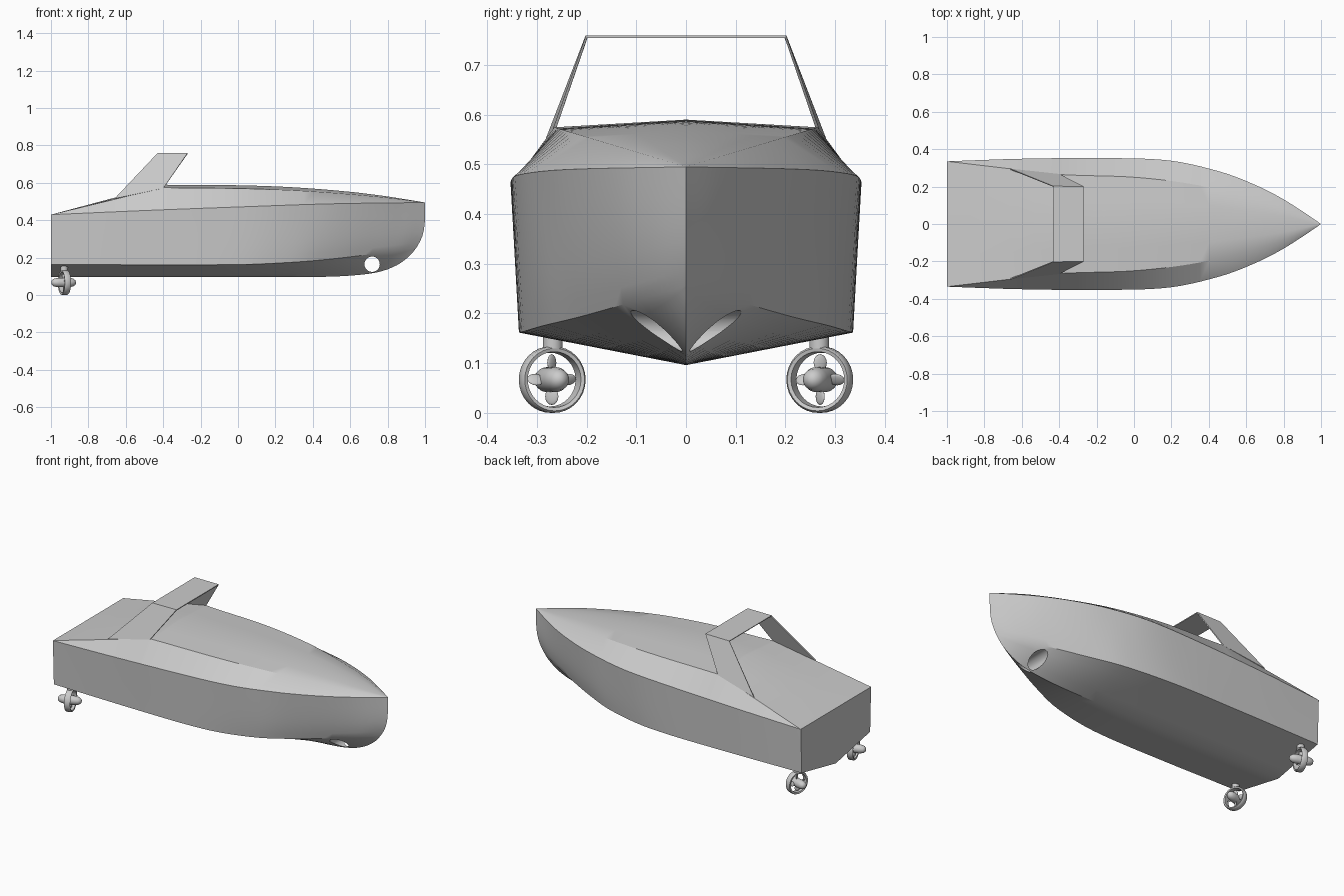
import bpy, bmesh, math
from mathutils import Matrix, Vector

cube = bpy.data.objects.get("Cube")
if cube:
    bpy.data.objects.remove(cube, do_unlink=True)

grey = bpy.data.materials.new("light grey")
grey.use_nodes = True
GREY = (0.6, 0.6, 0.6, 1)
grey.diffuse_color = GREY
grey.node_tree.nodes["Principled BSDF"].inputs["Base Color"].default_value = GREY


def curve(points):
    """Smooth function through (x, value) points."""
    def slope(i):
        a, b = points[max(i - 1, 0)], points[min(i + 1, len(points) - 1)]
        return (b[1] - a[1]) / (b[0] - a[0])

    def f(x):
        i = 0
        while i < len(points) - 2 and x > points[i + 1][0]:
            i += 1
        (x0, v0), (x1, v1) = points[i], points[i + 1]
        h = x1 - x0
        t = min(max((x - x0) / h, 0), 1)
        a = v0 + (v1 - v0) * t
        bend = t * (1 - t) * ((1 - t) * (slope(i) * h - (v1 - v0))
                              - t * (slope(i + 1) * h - (v1 - v0)))
        return a + bend
    return f


def make(name, bm):
    mesh = bpy.data.meshes.new(name)
    bmesh.ops.recalc_face_normals(bm, faces=bm.faces)
    bm.to_mesh(mesh)
    bm.free()
    ob = bpy.data.objects.new(name, mesh)
    bpy.context.collection.objects.link(ob)
    mesh.materials.append(grey)
    return ob


def activate(ob):
    bpy.ops.object.select_all(action='DESELECT')
    ob.select_set(True)
    bpy.context.view_layer.objects.active = ob


def smooth(ob, angle=30):
    activate(ob)
    bpy.ops.object.shade_smooth_by_angle(angle=math.radians(angle))


# Hull lines: half widths and heights along the length
gunwale_y = curve([(-1, .335), (-.6, .349), (-.1, .352), (.2, .338), (.46, .28),
                   (.63, .217), (.78, .143), (.9, .068), (1, 0)])
gunwale_z = curve([(-1, .43), (-.5, .452), (0, .471), (.5, .488), (1, .495)])
chine_y = curve([(-1, .326), (-.5, .334), (0, .33), (.3, .285), (.5, .215),
                 (.7, .13), (.85, .06), (.955, 0)])
chine_z = curve([(-1, .163), (0, .163), (.3, .176), (.5, .193), (.7, .217),
                 (.85, .238), (.955, .255)])
keel_z = curve([(-1, .097), (.4, .097), (.6, .104), (.75, .123), (.85, .16),
                (.92, .212), (.955, .255)])
stem_x = curve([(.255, .955), (.29, .975), (.33, .99), (.38, .998), (.42, 1), (.495, 1)])
roof_y = curve([(-1, .335), (-.66, .295), (-.4, .265), (0, .25), (.3, .215),
                (.53, .165), (.8, .085), (1, 0)])
roof_z = curve([(-.4, .59), (0, .587), (.3, .576), (.6, .552), (.8, .527), (1, .495)])
CHINE_END = .955


def section(s):
    """Half section from keel to roof centre; s runs from stern 0 to bow 1."""
    pts = []
    xc = -1 + s * (CHINE_END + 1)
    for i in range(4):                       # bottom
        t = i / 4
        pts.append((xc, t * chine_y(xc), keel_z(xc) + t * (chine_z(xc) - keel_z(xc))))
    x = -1 + 2 * s
    for i in range(9):                       # topsides
        t = i / 8
        end = stem_x(.255 + .24 * t)
        pts.append((-1 + s * (end + 1),
                    chine_y(xc) + t * (gunwale_y(x) - chine_y(xc)),
                    chine_z(xc) + t * (gunwale_z(x) - chine_z(xc))))
    edge = .495 + .3 * roof_y(x)             # roof, then the sloping aft deck
    centre = roof_z(x)
    if x < -.4:
        k = (x + 1) / .6
        edge, centre = .43 + .145 * k, .43 + .16 * k
    pts.append((x, roof_y(x), edge))
    pts.append((x, roof_y(x) / 2, (edge + centre) / 2))
    pts.append((x, 0, centre))
    return pts


stations = [0, .085, .17, .235, .295, .3, .305]
stations += [.3 + .7 * math.sin(i / 36 * math.pi / 2) for i in range(1, 37)]
bm = bmesh.new()
rows = [[bm.verts.new(p) for p in section(s)] for s in stations]
for a, b in zip(rows, rows[1:]):
    for i in range(len(a) - 1):
        bm.faces.new((a[i], b[i], b[i + 1], a[i + 1]))
bm.faces.new(rows[0])                        # transom
bmesh.ops.remove_doubles(bm, verts=bm.verts, dist=.0004)
half = bmesh.ops.duplicate(bm, geom=bm.verts[:] + bm.edges[:] + bm.faces[:])["geom"]
for v in half:
    if isinstance(v, bmesh.types.BMVert):
        v.co.y = -v.co.y
bmesh.ops.remove_doubles(bm, verts=bm.verts, dist=.0004)
hull = make("hull", bm)

# Bow thruster tunnel through the hull
bm = bmesh.new()
bmesh.ops.create_cone(bm, cap_ends=True, segments=40, radius1=.041, radius2=.041, depth=1,
                      matrix=Matrix.Translation((.717, 0, .165)) @ Matrix.Rotation(math.pi / 2, 4, 'X'))
cutter = make("tunnel_cutter", bm)
cutter.hide_render = True
activate(hull)
cut = hull.modifiers.new("tunnel", 'BOOLEAN')
cut.operation, cut.solver, cut.object = 'DIFFERENCE', 'EXACT', cutter
bpy.ops.object.modifier_apply(modifier=cut.name)
bpy.data.objects.remove(cutter, do_unlink=True)
smooth(hull)

# Radar arch: a bent sheet over the aft deck
bm = bmesh.new()
aft = [(-.66, .293, .515), (-.43, .2, .757)]
fore = [(-.4, .265, .57), (-.27, .2, .757)]
flip = lambda p: (p[0], -p[1], p[2])
pairs = list(zip(aft, fore))
pairs += [(flip(a), flip(b)) for a, b in reversed(pairs)]
verts = [[bm.verts.new(p) for p in pair] for pair in pairs]
for (a, b), (c, d) in zip(verts, verts[1:]):
    bm.faces.new((a, b, d, c))
arch = make("arch", bm)
sheet = arch.modifiers.new("sheet", 'SOLIDIFY')
sheet.thickness, sheet.offset = .006, 0


def lathe(name, profile, place, closed=False, steps=32):
    """Spin (along, radius) points about the local x axis."""
    bm = bmesh.new()
    vs = [bm.verts.new((a, 0, r)) for a, r in profile]
    ends = zip(vs, vs[1:] + vs[:1]) if closed else zip(vs, vs[1:])
    edges = [bm.edges.new(e) for e in ends]
    bmesh.ops.spin(bm, geom=vs + edges, cent=(0, 0, 0), axis=(1, 0, 0),
                   angle=2 * math.pi, steps=steps)
    bmesh.ops.remove_doubles(bm, verts=bm.verts, dist=.0003)
    bm.transform(place)
    smooth(make(name, bm), 40)


# Ducted thrusters under the stern, toed in
for side, name in ((1, "left"), (-1, "right")):
    place = Matrix.Translation((-.93, side * .27, .067)) @ Matrix.Rotation(-side * math.radians(17), 4, 'Z')
    lathe(name + "_duct", [(-.015, .064), (-.008, .067), (.014, .067), (.02, .063),
                           (.018, .056), (-.013, .054)], place, closed=True)
    lathe(name + "_hub", [(-.07, 0), (-.067, .012), (-.058, .02), (-.035, .025), (.03, .025),
                          (.05, .021), (.062, .013), (.067, 0)], place)
    # Propeller blades
    bm = bmesh.new()
    for i in range(4):
        turn = Matrix.Rotation(i * math.pi / 2, 4, 'X')
        pitch = Matrix.Rotation(math.radians(35), 4, 'Z')
        bmesh.ops.create_uvsphere(bm, u_segments=16, v_segments=8, radius=1,
                                  matrix=place @ turn @ Matrix.Translation((0, 0, .034)) @ pitch
                                  @ Matrix.Diagonal((.004, .014, .017, 1)))
    smooth(make(name + "_propeller", bm), 60)
    # Strut up into the hull
    bm = bmesh.new()
    bmesh.ops.create_cone(bm, cap_ends=True, segments=24, radius1=.02, radius2=.02, depth=.045,
                          matrix=Matrix.Translation((-.93, side * .268, .152)))
    smooth(make(name + "_strut", bm))
